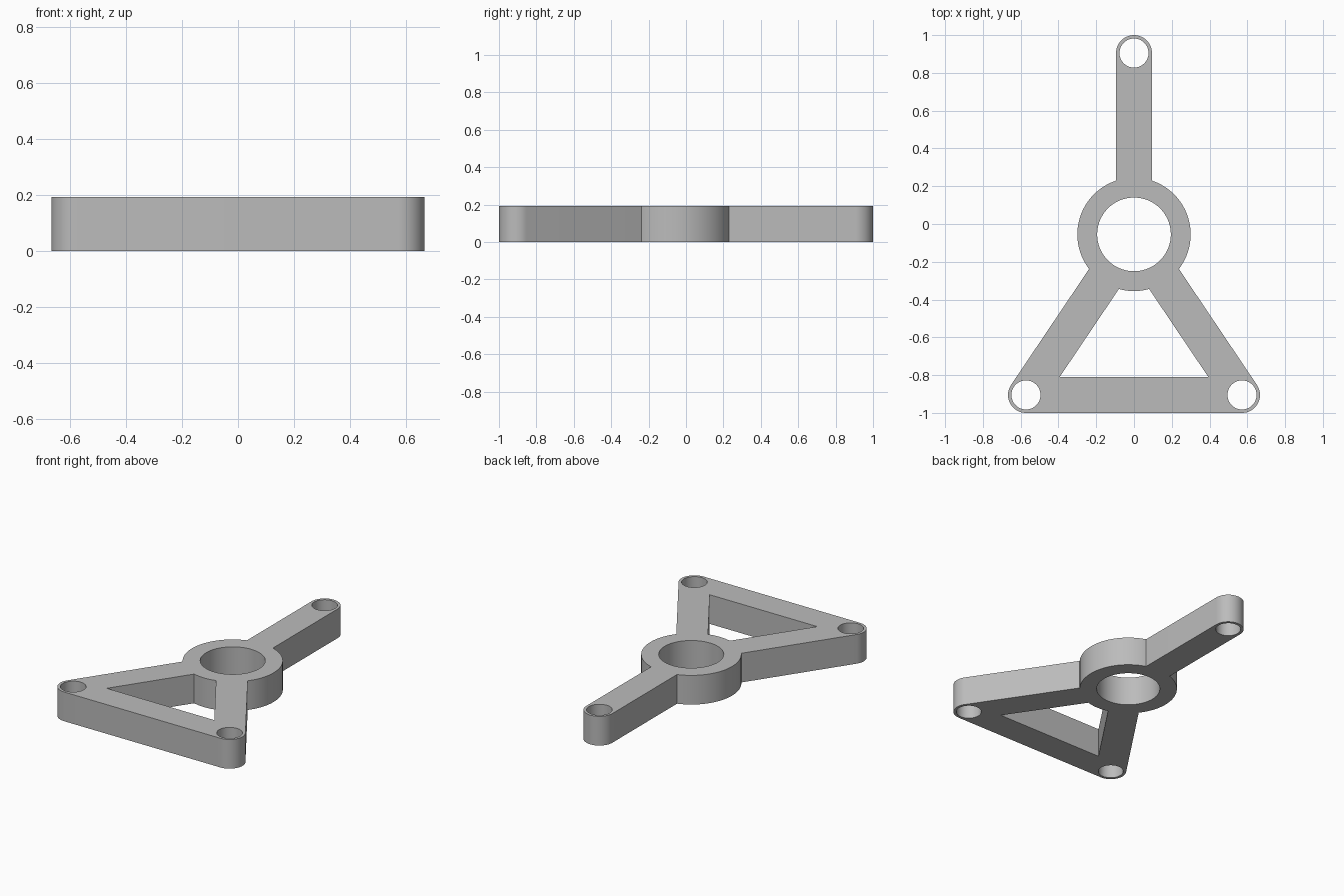
import bpy, bmesh
from math import sin, cos, asin, atan2, radians, pi
from mathutils import Vector

if "Cube" in bpy.data.objects:
    bpy.data.objects.remove(bpy.data.objects["Cube"], do_unlink=True)

HEIGHT = 0.193
HUB, HUB_R, BORE_R = Vector((0, -0.055)), 0.30, 0.195
TIP = Vector((0, 0.905))
FOOT_L, FOOT_R = Vector((-0.572, -0.905)), Vector((0.572, -0.905))
BAR_R, PIN_R = 0.095, 0.077

grey = bpy.data.materials.new("grey")
grey.use_nodes = True
grey.diffuse_color = (0.5, 0.5, 0.5, 1)
grey.node_tree.nodes["Principled BSDF"].inputs["Base Color"].default_value = (0.5, 0.5, 0.5, 1)


def arc(centre, radius, start, end, steps):
    angles = [start + (end - start) * i / steps for i in range(steps + 1)]
    return [centre + Vector((cos(a), sin(a))) * radius for a in angles]


def circle(centre, radius, steps):
    return arc(centre, radius, 0, 2 * pi, steps)[:-1]


# Directions of the two legs, and half the angle each bar covers on the hub
direction = FOOT_L - HUB
left = atan2(direction.y, direction.x) % (2 * pi)
right = 3 * pi - left
spread = asin(BAR_R / HUB_R)
quarter = pi / 2

# Outer outline: tip, hub side, both feet, other hub side
outline = (arc(TIP, BAR_R, 0, pi, 32)
           + arc(HUB, HUB_R, quarter + spread, left - spread, 40)
           + arc(FOOT_L, BAR_R, left - quarter, 3 * quarter, 24)
           + arc(FOOT_R, BAR_R, 3 * quarter, right + quarter, 24)
           + arc(HUB, HUB_R, right + spread, 5 * quarter - spread, 40))

# Triangular window between legs and cross bar
window = arc(HUB, HUB_R, left + spread, right - spread, 12)
sill = FOOT_L.y + BAR_R
corner = window[0] + direction * ((sill - window[0].y) / direction.y)
window += [Vector((-corner.x, sill)), corner]

loops = [outline, window, circle(HUB, BORE_R, 80)]
loops += [circle(c, PIN_R, 48) for c in (TIP, FOOT_L, FOOT_R)]

# Filled, extruded profile
curve = bpy.data.curves.new("bracket_profile", "CURVE")
curve.dimensions = "2D"
curve.fill_mode = "BOTH"
curve.extrude = HEIGHT / 2
for loop in loops:
    spline = curve.splines.new("POLY")
    spline.points.add(len(loop) - 1)
    for point, p in zip(spline.points, loop):
        point.co = (p.x, p.y, 0, 1)
    spline.use_cyclic_u = True
profile = bpy.data.objects.new("bracket_profile", curve)
bpy.context.collection.objects.link(profile)
bpy.context.view_layer.update()
mesh = bpy.data.meshes.new_from_object(
    profile.evaluated_get(bpy.context.evaluated_depsgraph_get()))
bpy.data.objects.remove(profile, do_unlink=True)

# Solid bracket, welded and standing on the ground
bm = bmesh.new()
bm.from_mesh(mesh)
bmesh.ops.remove_doubles(bm, verts=bm.verts, dist=0.0001)
bmesh.ops.translate(bm, verts=bm.verts, vec=(0, 0, HEIGHT / 2))
bmesh.ops.recalc_face_normals(bm, faces=bm.faces)
bm.to_mesh(mesh)
bm.free()
mesh.materials.clear()
mesh.materials.append(grey)
bracket = bpy.data.objects.new("bracket", mesh)
bpy.context.collection.objects.link(bracket)
bpy.context.view_layer.objects.active = bracket
bracket.select_set(True)
bpy.ops.object.shade_smooth_by_angle(angle=radians(30))
